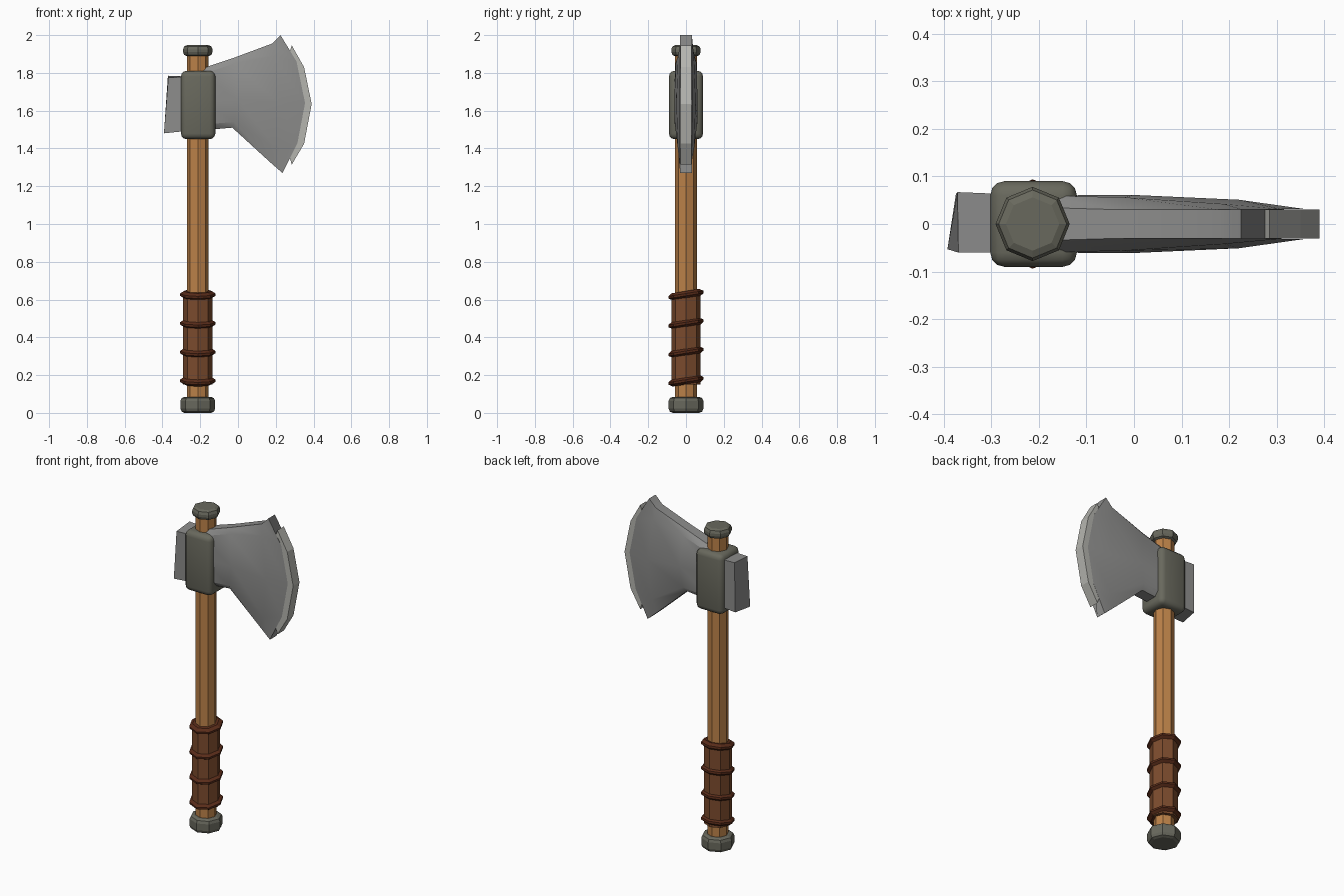
import bpy
import bmesh
from math import cos, sin, pi, radians

cube = bpy.data.objects.get("Cube")
if cube:
    bpy.data.objects.remove(cube, do_unlink=True)

AXIS_X = -0.213  # centre line of the handle


def material(name, rgb):
    mat = bpy.data.materials.new(name)
    mat.use_nodes = True
    color = (*rgb, 1)
    mat.diffuse_color = color
    mat.node_tree.nodes["Principled BSDF"].inputs["Base Color"].default_value = color
    return mat


steel = material("steel", (0.27, 0.27, 0.265))
edge_steel = material("bright edge steel", (0.46, 0.46, 0.43))
iron = material("dark iron", (0.14, 0.14, 0.11))
wood = material("wood", (0.50, 0.22, 0.065))
leather = material("leather", (0.20, 0.07, 0.026))
cord = material("dark cord", (0.10, 0.025, 0.01))


def loft(name, rings, mat, smooth=None):
    """Skin a list of equal-length point rings and cap both ends."""
    bm = bmesh.new()
    rows = [[bm.verts.new(p) for p in ring] for ring in rings]
    n = len(rows[0])
    for a, b in zip(rows, rows[1:]):
        for i in range(n):
            j = (i + 1) % n
            bm.faces.new((a[i], a[j], b[j], b[i]))
    bm.faces.new(rows[0])
    bm.faces.new(rows[-1])
    bmesh.ops.recalc_face_normals(bm, faces=bm.faces)
    mesh = bpy.data.meshes.new(name)
    bm.to_mesh(mesh)
    bm.free()
    mesh.materials.append(mat)
    if smooth:
        mesh.shade_smooth()
        mesh.set_sharp_from_angle(angle=radians(smooth))
    obj = bpy.data.objects.new(name, mesh)
    bpy.context.collection.objects.link(obj)
    return obj


def turned(name, profile, mat, z=0, tilt=0, sides=8):
    """Eight-sided part from (radius, height) pairs around the handle axis."""
    rings = [[(r * cos(2 * pi * i / sides), r * sin(2 * pi * i / sides), h)
              for i in range(sides)] for r, h in profile]
    obj = loft(name, rings, mat)
    obj.location = (AXIS_X, 0, z)
    obj.rotation_euler.x = tilt
    return obj


def knob(name, radius, low, high):
    c = 0.022
    half = [(radius - c, 0), (radius - c * 0.3, c * 0.3), (radius, c)]
    profile = [(r, low + h) for r, h in half] + [(r, high - h) for r, h in reversed(half)]
    turned(name, profile, iron)


# Handle, end knobs and grip
turned("handle", [(0.058, 0.03), (0.058, 1.92)], wood)
knob("pommel", 0.092, 0.0, 0.085)
knob("top_cap", 0.078, 1.888, 1.947)
turned("grip", [(0.078, 0.15), (0.078, 0.63)], leather)
for k in range(4):
    turned(f"grip_ring_{k + 1}", [(0.074, -0.019), (0.094, -0.006), (0.094, 0.006), (0.074, 0.019)],
           cord, z=0.17 + 0.152 * k, tilt=0.16)

# Rounded collar holding the head
bpy.ops.mesh.primitive_cube_add(size=1, location=(-0.211, 0, 1.63))
collar = bpy.context.object
collar.name = "collar"
collar.scale = (0.182, 0.18, 0.362)
bpy.ops.object.transform_apply(location=False, rotation=False, scale=True)
bevel = collar.modifiers.new("Rounding", "BEVEL")
bevel.width = 0.03
bevel.segments = 3
collar.data.materials.append(iron)
collar.data.shade_smooth()

# Blade: columns of (x, z, half thickness), from bottom to top
columns = [
    [(-0.20, 1.495, 0.035), (-0.20, 1.525, 0.06), (-0.20, 1.66, 0.06), (-0.20, 1.79, 0.06), (-0.20, 1.82, 0.035)],
    [(-0.03, 1.51, 0.035), (-0.02, 1.54, 0.06), (0.0, 1.66, 0.061), (-0.02, 1.85, 0.056), (-0.03, 1.877, 0.03)],
    [(0.17, 1.327, 0.03), (0.20, 1.40, 0.043), (0.22, 1.64, 0.051), (0.19, 1.89, 0.042), (0.18, 1.955, 0.03)],
    [(0.235, 1.27, 0.031), (0.315, 1.43, 0.031), (0.355, 1.64, 0.032), (0.31, 1.86, 0.031), (0.225, 2.0, 0.031)],
]
loft("blade", [[(x, h, z) for x, z, h in col] + [(x, -h, z) for x, z, h in reversed(col)]
               for col in columns], steel, smooth=30)

# Flat crescent along the cutting edge
arc = [(0.285, 1.945), (0.35, 1.83), (0.39, 1.635), (0.35, 1.425), (0.285, 1.315)]
outline = arc + [(0.25, 1.42), (0.28, 1.635), (0.25, 1.84)]
loft("cutting_edge", [[(x, y, z) for x, z in outline] for y in (-0.03, 0.03)], edge_steel)

# Slightly skewed block at the back of the head
poll_back = [(-0.392, -0.053, 1.48), (-0.374, 0.064, 1.485), (-0.371, 0.067, 1.785), (-0.369, -0.06, 1.775)]
poll_front = [(-0.25, -0.06, 1.495), (-0.25, 0.062, 1.495), (-0.25, 0.062, 1.78), (-0.25, -0.06, 1.78)]
loft("poll", [poll_back, poll_front], steel)
